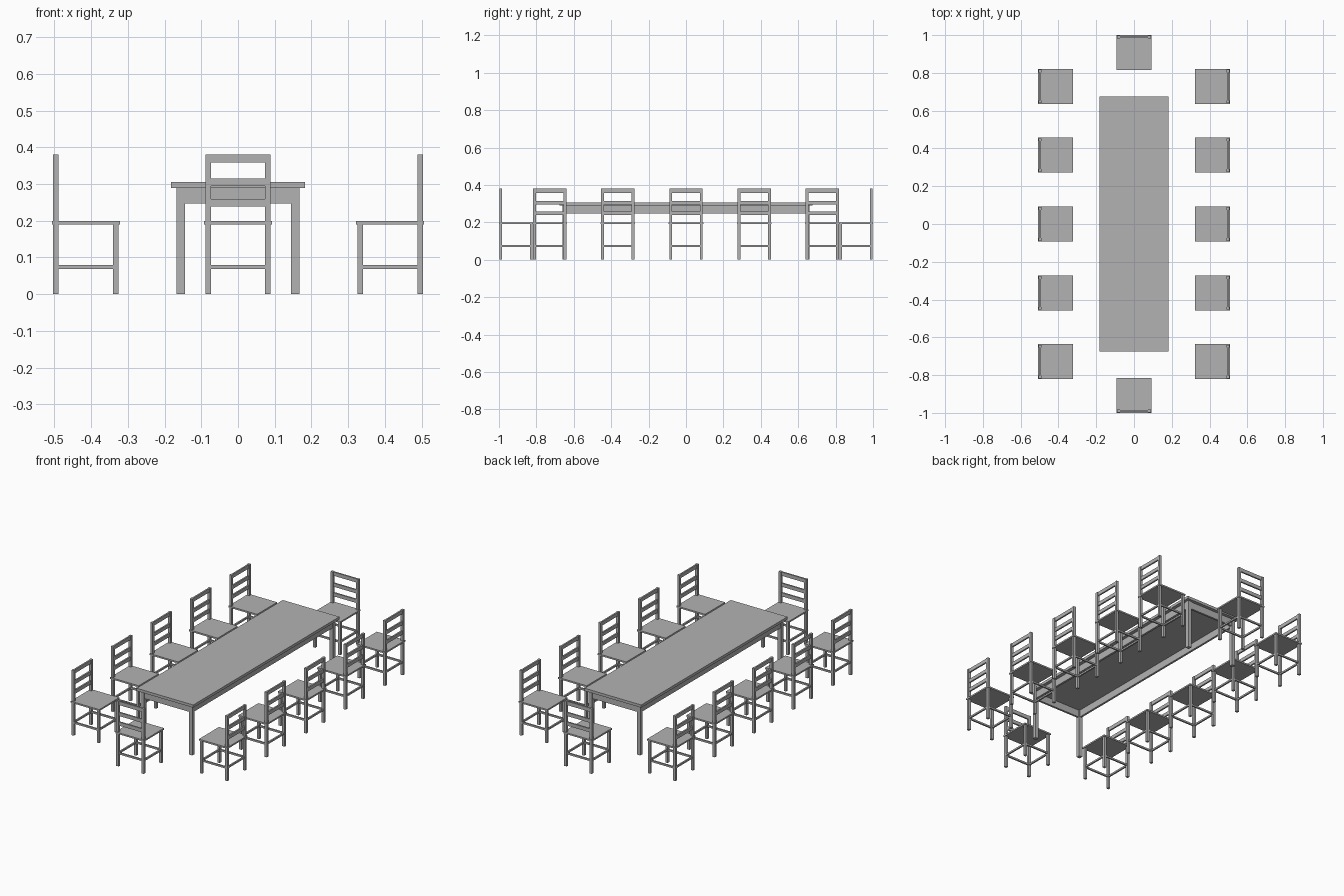
import bpy, bmesh, math
from mathutils import Matrix, Vector

if "Cube" in bpy.data.objects:
    bpy.data.objects.remove(bpy.data.objects["Cube"])

# single flat colour
grey = bpy.data.materials.new("plain grey")
grey.diffuse_color = (0.45, 0.45, 0.45, 1)
grey.use_nodes = True
grey.node_tree.nodes["Principled BSDF"].inputs["Base Color"].default_value = grey.diffuse_color


def boxes(name, spans, place=Matrix()):
    """One object made of boxes given as (x0, x1, y0, y1, z0, z1)."""
    bm = bmesh.new()
    for x0, x1, y0, y1, z0, z1 in spans:
        size = Matrix.Diagonal((x1 - x0, y1 - y0, z1 - z0, 1))
        mid = Matrix.Translation(((x0 + x1) / 2, (y0 + y1) / 2, (z0 + z1) / 2))
        bmesh.ops.create_cube(bm, size=1, matrix=place @ mid @ size)
    me = bpy.data.meshes.new(name)
    bm.to_mesh(me)
    bm.free()
    me.materials.append(grey)
    ob = bpy.data.objects.new(name, me)
    bpy.context.collection.objects.link(ob)


def pair(lo, hi):
    return ((-hi, -lo), (lo, hi))


# table
TX, TY, L = 0.167, 0.66, 0.022
boxes("table_top", [(-0.183, 0.183, -0.675, 0.675, 0.289, 0.305)])
boxes("table_legs", [(*x, *y, 0, 0.289) for x in pair(TX - L, TX) for y in pair(TY - L, TY)])
boxes("table_apron",
      [(*x, -TY + L, TY - L, 0.247, 0.289) for x in pair(TX - 0.016, TX - 0.004)] +
      [(-TX + L, TX - L, *y, 0.247, 0.289) for y in pair(TY - 0.016, TY - 0.004)])


# chair: local -y is its back, seat centre at the origin
def chair(name, x, y, turn):
    place = Matrix.Translation((x, y, 0)) @ Matrix.Rotation(turn, 4, 'Z')
    W, T = 0.089, 0.015
    sides = pair(W - T, W)
    boxes(name + "_seat", [(-0.0925, 0.0925, -0.0925, 0.0925, 0.19, 0.199)], place)
    boxes(name + "_front_legs", [(*s, W - T, W, 0, 0.19) for s in sides], place)
    boxes(name + "_back_posts", [(*s, -W - 0.001, -W + T - 0.001, 0, 0.38) for s in sides], place)
    # back slats
    boxes(name + "_back_slats", [(-W + T, W - T, -W + 0.002, -W + 0.011, z0, z1)
          for z0, z1 in ((0.358, 0.38), (0.294, 0.315), (0.238, 0.259))], place)
    # stretchers on all four sides
    boxes(name + "_stretchers",
          [(*s, -W + T - 0.001, W - T, 0.069, 0.079) for s in pair(W - 0.012, W - 0.003)] +
          [(-W + T, W - T, *s, 0.069, 0.079) for s in pair(W - 0.012, W - 0.003)], place)


for i in range(5):
    y = (i - 2) * 0.3645
    chair(f"left_chair_{i + 1}", -0.4145, y, -math.pi / 2)
    chair(f"right_chair_{i + 1}", 0.4145, y, math.pi / 2)
chair("front_chair", 0, -0.9075, 0)
chair("back_chair", 0, 0.9075, math.pi)
